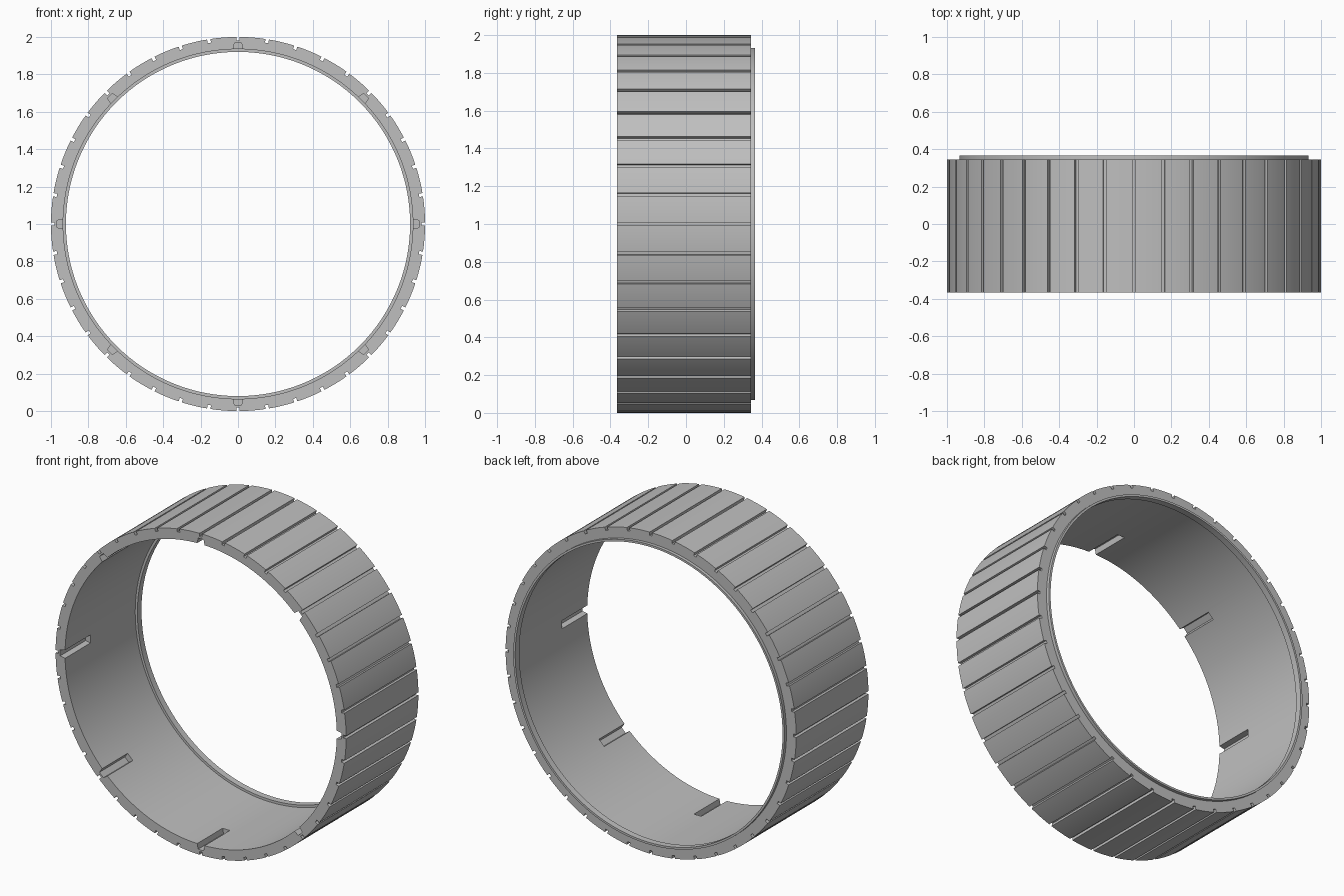
import bpy, bmesh
from math import radians, pi
from mathutils import Matrix, Vector

cube = bpy.data.objects.get("Cube")
if cube:
    bpy.data.objects.remove(cube, do_unlink=True)

SEGMENTS, GROOVES, SLOTS = 240, 40, 8
CENTRE = Vector((0, 0, 1))

grey = bpy.data.materials.new("plain_grey")
grey.use_nodes = True
colour = (0.52, 0.52, 0.52, 1)
grey.diffuse_color = colour
grey.node_tree.nodes["Principled BSDF"].inputs["Base Color"].default_value = colour


def make_object(name, bm):
    bmesh.ops.recalc_face_normals(bm, faces=bm.faces)
    mesh = bpy.data.meshes.new(name)
    bm.to_mesh(mesh)
    bm.free()
    mesh.materials.append(grey)
    obj = bpy.data.objects.new(name, mesh)
    bpy.context.collection.objects.link(obj)
    return obj


def around(point, angle):
    return CENTRE + Matrix.Rotation(angle, 3, 'Y') @ Vector(point)


def add_prism(bm, angle, section, y0, y1):
    """Radial cross-section (x, radius) extruded along y."""
    front = [bm.verts.new(around((x, y0, r), angle)) for x, r in section]
    back = [bm.verts.new(around((x, y1, r), angle)) for x, r in section]
    bm.faces.new(front)
    bm.faces.new(back[::-1])
    for i in range(len(section)):
        j = (i + 1) % len(section)
        bm.faces.new((front[i], back[i], back[j], front[j]))


# Ring wall with the raised rear flange and inner lip
profile = [(1, -0.365), (1, 0.345), (0.933, 0.345), (0.933, 0.365),
           (0.92, 0.365), (0.92, 0.325), (0.935, 0.325), (0.935, -0.365)]
bm = bmesh.new()
loops = [[bm.verts.new(around((0, y, r), 2 * pi * s / SEGMENTS)) for r, y in profile]
         for s in range(SEGMENTS)]
for s in range(SEGMENTS):
    a, b = loops[s], loops[(s + 1) % SEGMENTS]
    for i in range(len(profile)):
        j = (i + 1) % len(profile)
        bm.faces.new((a[i], a[j], b[j], b[i]))
ring = make_object("grooved_ring", bm)

# Full-length outer grooves
bm = bmesh.new()
groove = [(-0.009, 0.98), (0.009, 0.98), (0.009, 1.03), (-0.009, 1.03)]
for i in range(GROOVES):
    add_prism(bm, 2 * pi * i / GROOVES, groove, -0.45, 0.45)
groove_cutter = make_object("groove_cutter", bm)

# Short tapered slots inside the front rim
bm = bmesh.new()
slot = [(-0.032, 0.9), (0.032, 0.9), (0.019, 0.968), (-0.019, 0.968)]
for i in range(SLOTS):
    add_prism(bm, 2 * pi * i / SLOTS, slot, -0.45, -0.115)
slot_cutter = make_object("slot_cutter", bm)

# Cut the ring, then discard the cutters
bpy.ops.object.select_all(action='DESELECT')
bpy.context.view_layer.objects.active = ring
ring.select_set(True)
for cutter in (groove_cutter, slot_cutter):
    cutter.hide_render = True
    mod = ring.modifiers.new(cutter.name, 'BOOLEAN')
    mod.operation, mod.solver, mod.object = 'DIFFERENCE', 'EXACT', cutter
    bpy.ops.object.modifier_apply(modifier=mod.name)
    bpy.data.objects.remove(cutter, do_unlink=True)

bpy.ops.object.shade_smooth_by_angle(angle=radians(25))
